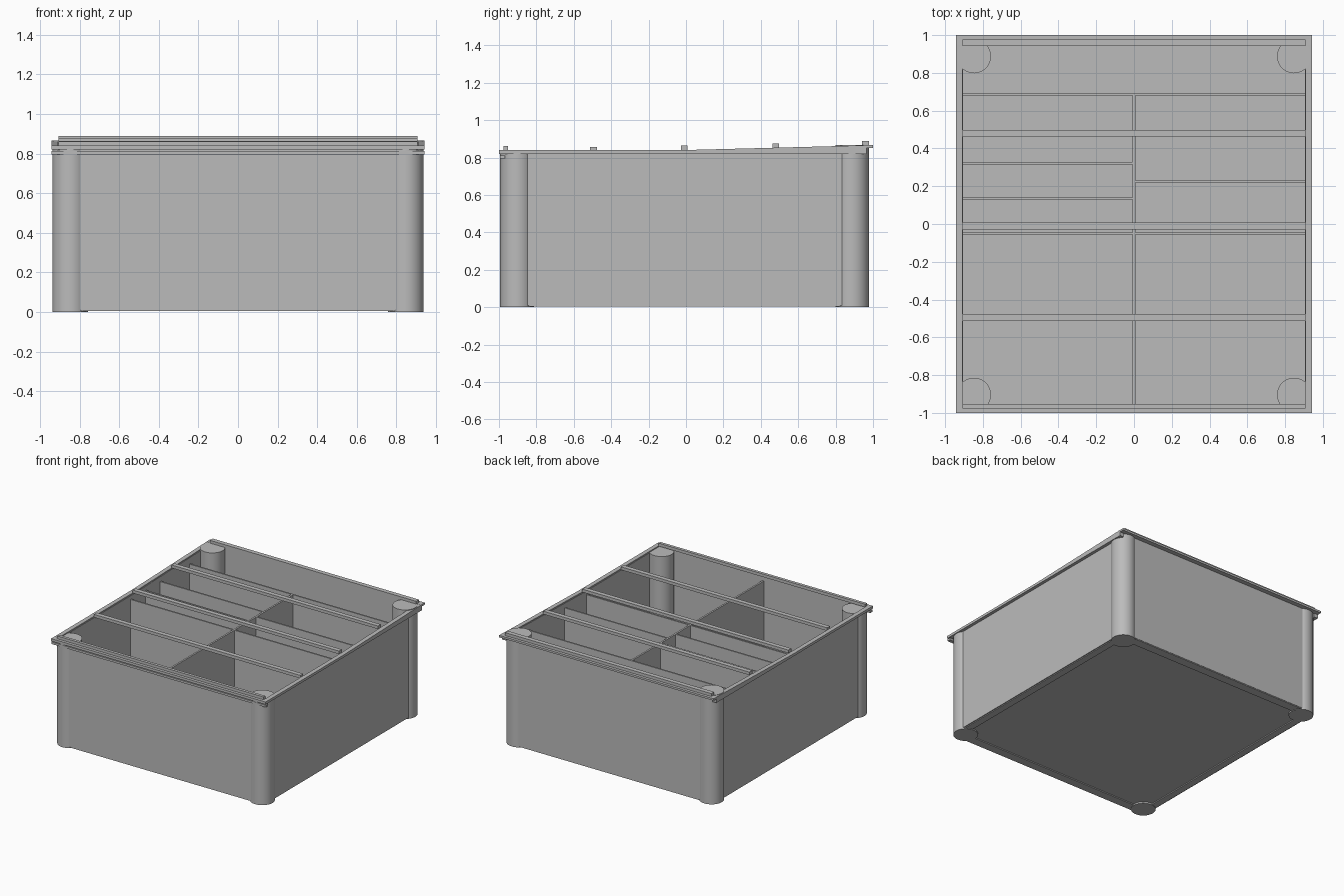
import bpy
import bmesh

cube = bpy.data.objects.get("Cube")
if cube:
    bpy.data.objects.remove(cube, do_unlink=True)

grey = bpy.data.materials.new("matte_grey")
grey.use_nodes = True
colour = (0.5, 0.5, 0.5, 1)
grey.diffuse_color = colour
grey.node_tree.nodes["Principled BSDF"].inputs["Base Color"].default_value = colour


def finish(name, bm):
    bmesh.ops.recalc_face_normals(bm, faces=bm.faces)
    mesh = bpy.data.meshes.new(name)
    bm.to_mesh(mesh)
    bm.free()
    mesh.materials.append(grey)
    obj = bpy.data.objects.new(name, mesh)
    bpy.context.collection.objects.link(obj)
    return obj


def box(name, x, y, z):
    bm = bmesh.new()
    bmesh.ops.create_cube(bm, size=1)
    for v in bm.verts:
        for i, (low, high) in enumerate((x, y, z)):
            v.co[i] = low if v.co[i] < 0 else high
    return finish(name, bm)


def side_prism(name, x, profile):
    """Extrude a (y, z) profile across a range of x."""
    bm = bmesh.new()
    face = bm.faces.new([bm.verts.new((x[0], y, z)) for y, z in profile])
    ext = bmesh.ops.extrude_face_region(bm, geom=[face])
    moved = [g for g in ext["geom"] if isinstance(g, bmesh.types.BMVert)]
    bmesh.ops.translate(bm, verts=moved, vec=(x[1] - x[0], 0, 0))
    return finish(name, bm)


def post(name, x, y, top):
    bm = bmesh.new()
    bmesh.ops.create_cone(bm, cap_ends=True, segments=48, radius1=0.09,
                          radius2=0.09, depth=top)
    bmesh.ops.translate(bm, verts=bm.verts, vec=(x, y, top / 2))
    obj = finish(name, bm)
    bpy.ops.object.select_all(action="DESELECT")
    bpy.context.view_layer.objects.active = obj
    obj.select_set(True)
    bpy.ops.object.shade_smooth_by_angle()


# Floor, with a shallow recess framed underneath
box("floor", (-0.9, 0.9), (-0.96, 0.95), (0.012, 0.02))
for y in ((-0.975, -0.905), (0.89, 0.96)):
    box("floor_border", (-0.85, 0.85), y, (0.004, 0.02))

# Front and back walls
box("front_wall", (-0.86, 0.86), (-0.98, -0.967), (0.01, 0.835))
box("back_wall", (-0.86, 0.86), (0.95, 0.963), (0.01, 0.86))

# Side walls, sloped rims and corner posts, mirrored left and right
for s, side in ((1, "left"), (-1, "right")):
    def span(a, b):
        return tuple(sorted((s * a, s * b)))

    side_prism(side + "_wall", span(0.905, 0.918),
               [(-0.92, 0.01), (0.9, 0.01), (0.9, 0.855), (0, 0.83), (-0.92, 0.83)])
    box(side + "_floor_border", span(0.855, 0.91), (-0.9, 0.89), (0.004, 0.02))
    side_prism(side + "_rim", span(0.908, 0.943),
               [(-1, 0.82), (0.965, 0.82), (0.965, 0.85), (1, 0.85),
                (1, 0.866), (0, 0.84), (-1, 0.84)])
    post(side + "_front_post", s * 0.847, -0.904, 0.832)
    post(side + "_back_post", s * 0.847, 0.888, 0.867)

# Rails along the front and back rims
box("front_upper_rail", (-0.943, 0.943), (-1, -0.967), (0.82, 0.84))
box("front_lower_rail", (-0.943, 0.943), (-0.995, -0.967), (0.795, 0.812))
box("back_rail", (-0.943, 0.943), (0.95, 1), (0.85, 0.866))

# Crossbars resting on the rims
for y, z in ((-0.965, 0.838), (-0.495, 0.832), (-0.01, 0.84), (0.48, 0.852), (0.96, 0.865)):
    depth = 0.012 if y < -0.9 else 0.018
    box("crossbar", (-0.907, 0.907), (y - depth, y + depth), (z, z + 0.024))

# Inner dividers
TOP = 0.8
box("centre_divider", (-0.007, 0.007), (-0.967, 0.69), (0.02, TOP))
for y, x in ((0.687, (-0.906, 0.906)), (-0.05, (-0.906, 0.906)),
             (0.322, (-0.906, 0)), (0.135, (-0.906, 0)), (0.225, (0, 0.906))):
    box("cross_divider", x, (y - 0.006, y + 0.006), (0.02, TOP))
